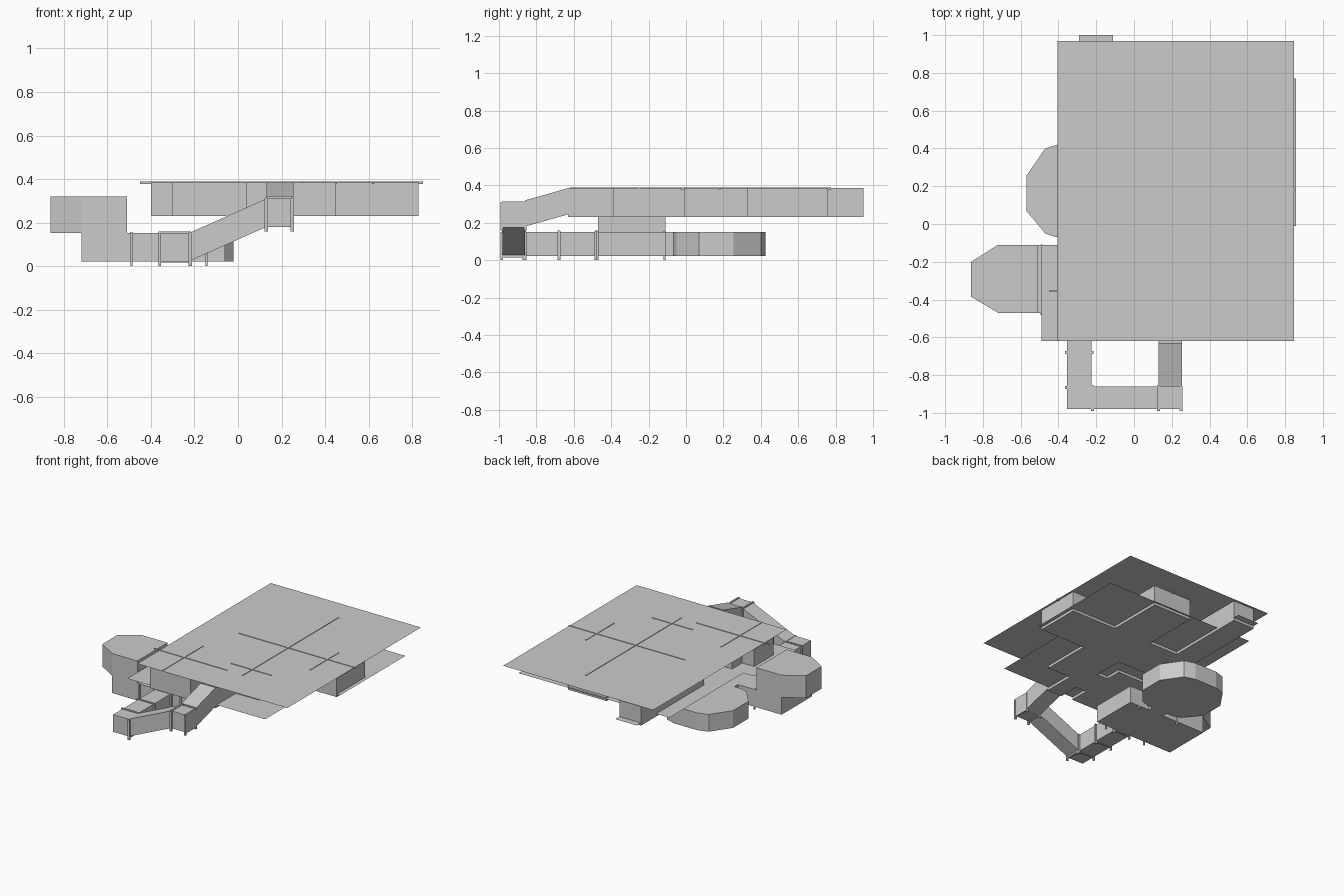
import bpy, bmesh

if "Cube" in bpy.data.objects:
    bpy.data.objects.remove(bpy.data.objects["Cube"])


def prism(name, pts, z0, z1, top=True, bottom=True):
    """Extrude a counter-clockwise xy outline between two heights."""
    bm = bmesh.new()
    lo = [bm.verts.new((x, y, z0)) for x, y in pts]
    hi = [bm.verts.new((x, y, z1)) for x, y in pts]
    n = len(pts)
    for i in range(n):
        j = (i + 1) % n
        bm.faces.new((lo[i], lo[j], hi[j], hi[i]))
    if top:
        bm.faces.new(hi)
    if bottom:
        bm.faces.new(lo[::-1])
    return finish(name, bm)


def finish(name, bm):
    bmesh.ops.recalc_face_normals(bm, faces=bm.faces)
    me = bpy.data.meshes.new(name)
    bm.to_mesh(me)
    bm.free()
    ob = bpy.data.objects.new(name, me)
    bpy.context.collection.objects.link(ob)
    return ob


def rect(x0, x1, y0, y1):
    return [(x0, y0), (x1, y0), (x1, y1), (x0, y1)]


def box(name, x0, x1, y0, y1, z0, z1, **k):
    return prism(name, rect(x0, x1, y0, y1), z0, z1, **k)


def sheet(name, pts, z):
    """Single flat polygon."""
    bm = bmesh.new()
    bm.faces.new([bm.verts.new((x, y, z)) for x, y in pts])
    me = bpy.data.meshes.new(name)
    bm.to_mesh(me)
    bm.free()
    bpy.context.collection.objects.link(bpy.data.objects.new(name, me))


def ramp(name, a, b, h):
    """Open sloping duct; a and b are (left xy, right xy, floor z)."""
    bm = bmesh.new()
    rings = []
    for l, r, z in (a, b):
        rings.append([bm.verts.new(p) for p in
                      ((*l, z), (*r, z), (*r, z + h), (*l, z + h))])
    for i in range(4):
        j = (i + 1) % 4
        bm.faces.new((rings[0][i], rings[0][j], rings[1][j], rings[1][i]))
    return finish(name, bm)


def plus(x, y):
    """Cross outline from four x and four y values."""
    return [(x[1], y[0]), (x[2], y[0]), (x[2], y[1]), (x[3], y[1]),
            (x[3], y[2]), (x[2], y[2]), (x[2], y[3]), (x[1], y[3]),
            (x[1], y[2]), (x[0], y[2]), (x[0], y[1]), (x[1], y[1])]


ROOF, FLOOR = 0.385, 0.23

# Roof and upper floor sheets
sheet("roof", rect(-0.405, 0.846, -0.62, 0.97), ROOF)
sheet("upper_floor", [(-0.49, -0.62), (0.66, -0.62), (0.66, -0.01),
                      (0.857, -0.01), (0.857, 0.77), (-0.11, 0.77),
                      (-0.11, 1.0), (-0.29, 1.0), (-0.29, 0.77),
                      (-0.40, 0.77), (-0.40, -0.11), (-0.49, -0.11)], 0.25)

# Upper rooms, open to the roof sheet
prism("main_hall", plus((-0.12, 0.13, 0.45, 0.83), (-0.39, -0.01, 0.33, 0.76)),
      FLOOR, ROOF, top=False)
prism("west_hall", plus((-0.40, -0.30, 0.04, 0.13), (-0.62, -0.47, -0.24, -0.12)),
      FLOOR, ROOF, top=False)
box("south_passage", 0.13, 0.255, -0.63, -0.39, FLOOR, ROOF, top=False)
box("north_passage", -0.29, -0.11, 0.20, 0.95, FLOOR, ROOF, top=False)

# Beams along the roof
for i, (x0, x1, y) in enumerate(((-0.12, 0.85, 0.18), (-0.45, 0.16, -0.355),
                                 (0.12, 0.455, -0.25))):
    box(f"beam_x_{i}", x0, x1, y - 0.004, y + 0.004, 0.378, 0.389)
for i, (x, y0, y1) in enumerate(((0.293, -0.365, 0.776), (-0.20, -0.62, -0.13),
                                 (0.62, -0.03, 0.31))):
    box(f"beam_y_{i}", x - 0.004, x + 0.004, y0, y1, 0.378, 0.389)

# Lower rooms
LZ0, LZ1 = 0.022, 0.152
box("lower_room", -0.72, -0.06, -0.47, -0.11, LZ0, LZ1)
prism("raised_bay", [(-0.862, -0.385), (-0.72, -0.47), (-0.51, -0.47),
                     (-0.51, -0.11), (-0.72, -0.11), (-0.862, -0.20)],
      LZ1, 0.32)
half = [(-0.295, -0.07), (-0.18, -0.07), (-0.12, -0.05), (-0.02, 0.07),
        (-0.02, 0.255), (-0.12, 0.40), (-0.20, 0.425), (-0.295, 0.425)]
round_pts = half[1:-1] + [(-0.59 - x, y) for x, y in half[1:-1][::-1]]
prism("round_room", round_pts, LZ0, LZ1)
box("room_neck", -0.355, -0.225, -0.11, -0.06, LZ0, LZ1)

# Corridor rising from the lower room to the upper floor
box("lower_corridor", -0.355, -0.225, -0.98, -0.47, LZ0, LZ1)
ramp("first_ramp", ((-0.225, -0.98), (-0.225, -0.86), LZ0),
     ((0.13, -0.98), (0.13, -0.86), 0.18), 0.13)
box("landing", 0.13, 0.255, -0.98, -0.86, 0.18, 0.31)
ramp("second_ramp", ((0.13, -0.86), (0.255, -0.86), 0.18),
     ((0.13, -0.63), (0.255, -0.63), FLOOR + 0.015), 0.14)

# Thin support collars around the corridor
for i, y in enumerate((-0.865, -0.68, -0.48)):
    box(f"collar_y_{i}", -0.365, -0.215, y - 0.006, y + 0.006, 0.016, 0.158)
    for x in (-0.36, -0.22):
        box(f"foot_{i}", x - 0.006, x + 0.006, y - 0.008, y + 0.008, 0, 0.155)
for i, (x, z) in enumerate(((-0.22, 0.0), (0.13, 0.16), (0.25, 0.16))):
    box(f"collar_x_{i}", x - 0.006, x + 0.006, -0.985, -0.855, z + 0.014, z + 0.155)
    for y in (-0.985, -0.86):
        box(f"collar_foot_{i}", x - 0.008, x + 0.008, y - 0.006, y + 0.006, z, z + 0.15)
for i, x in enumerate((-0.49, -0.145)):
    for y in (-0.475, -0.115):
        box(f"room_post_{i}", x - 0.005, x + 0.005, y - 0.006, y + 0.006, 0, 0.156)
